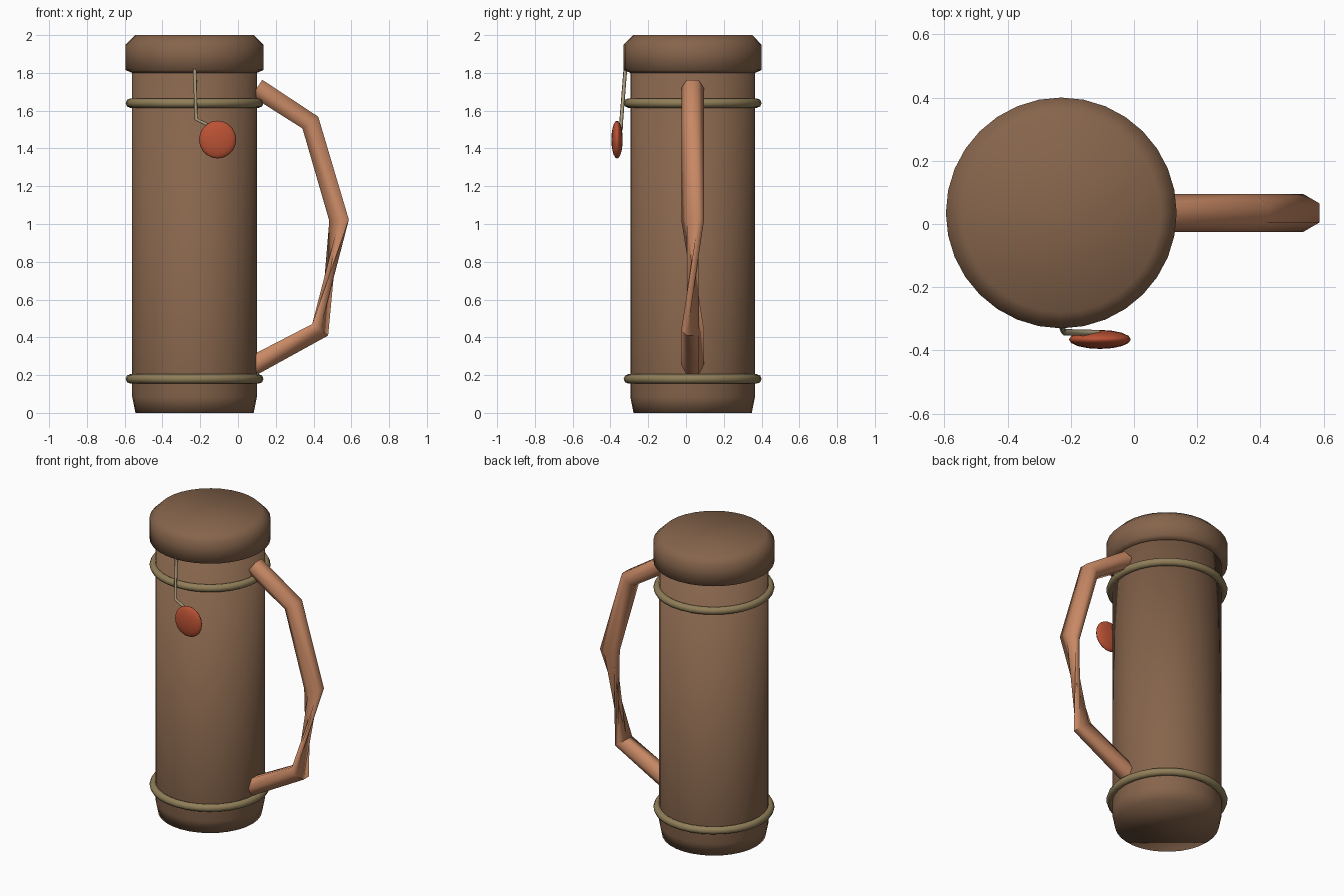
import bpy
import bmesh
import math
from mathutils import Vector

cube = bpy.data.objects.get("Cube")
if cube:
    bpy.data.objects.remove(cube, do_unlink=True)

AXIS = Vector((-0.23, 0.035, 0))  # centre line of the flask


def material(name, rgb):
    mat = bpy.data.materials.new(name)
    mat.use_nodes = True
    color = (*rgb, 1)
    mat.diffuse_color = color
    mat.node_tree.nodes["Principled BSDF"].inputs["Base Color"].default_value = color
    return mat


def finish(obj, name, mat, angle=180):
    obj.name = name
    obj.data.materials.append(mat)
    bpy.ops.object.select_all(action="DESELECT")
    obj.select_set(True)
    bpy.context.view_layer.objects.active = obj
    bpy.ops.object.shade_smooth_by_angle(angle=math.radians(angle))
    return obj


def skin(name, rings, mat, angle=180):
    """Bridge equal loops of points and cap both ends."""
    bm = bmesh.new()
    loops = [[bm.verts.new(p) for p in ring] for ring in rings]
    for a, b in zip(loops, loops[1:]):
        for i in range(len(a)):
            j = (i + 1) % len(a)
            bm.faces.new((a[i], a[j], b[j], b[i]))
    bm.faces.new(loops[0])
    bm.faces.new(loops[-1])
    bmesh.ops.recalc_face_normals(bm, faces=bm.faces)
    mesh = bpy.data.meshes.new(name)
    bm.to_mesh(mesh)
    bm.free()
    obj = bpy.data.objects.new(name, mesh)
    bpy.context.collection.objects.link(obj)
    return finish(obj, name, mat, angle)


def circle(center, radius, u, v, sides, start=0.0):
    turns = [start + math.tau * i / sides for i in range(sides)]
    return [center + radius * (math.cos(t) * u + math.sin(t) * v) for t in turns]


X, Y, Z = Vector((1, 0, 0)), Vector((0, 1, 0)), Vector((0, 0, 1))


def lathe(name, profile, mat):
    return skin(name, [circle(AXIS + z * Z, r, X, Y, 32) for r, z in profile], mat)


brown = material("brown_leather", (0.24, 0.13, 0.072))
tan = material("tan_leather", (0.58, 0.25, 0.13))
brass = material("dull_brass", (0.28, 0.21, 0.10))
twine = material("twine", (0.40, 0.33, 0.20))
red = material("red_wax", (0.50, 0.085, 0.035))

# Flask body and cap
lathe("flask_body", [(0.313, 0), (0.33, 0.085), (0.33, 1.83)], brown)
lathe("cap", [(0.33, 1.8), (0.365, 1.815), (0.365, 1.95), (0.315, 2)], brown)

# Bands around the body
for name, z in (("lower_band", 0.18), ("upper_band", 1.64)):
    bpy.ops.mesh.primitive_torus_add(
        location=AXIS + z * Z, major_segments=32, minor_segments=8,
        major_radius=0.34, minor_radius=0.025)
    finish(bpy.context.object, name, brass)

# Six-sided handle, twisted between its middle and lower bend
path = [Vector((x, AXIS.y, z)) for x, z in
        ((0.1, 1.72), (0.383, 1.537), (0.535, 1.02), (0.435, 0.44), (0.08, 0.25))]
rings = []
for i, point in enumerate(path):
    steps = [(b - a).normalized() for a, b in zip(path, path[1:])][max(i - 1, 0):i + 1]
    tangent = sum(steps, Vector()).normalized()
    outward = Y.cross(tangent) * -1
    if outward.x < 0:
        outward.negate()
    twist = math.radians(-120) if i > 2 else 0
    rings.append(circle(point, 0.06, outward, Y, 6, math.radians(30) + twist))
skin("handle", rings, tan, 65)

# Cord hanging from the cap
curve = bpy.data.curves.new("cord", "CURVE")
curve.dimensions = "3D"
curve.bevel_depth = 0.01
curve.bevel_resolution = 1
curve.use_fill_caps = True
spline = curve.splines.new("POLY")
spline.points.add(2)
for p, co in zip(spline.points, ((-0.23, -0.318, 1.86), (-0.222, -0.342, 1.555),
                                 (-0.11, -0.345, 1.5))):
    p.co = (*co, 1)
cord = bpy.data.objects.new("cord", curve)
cord.data.materials.append(twine)
bpy.context.collection.objects.link(cord)

# Flattened seal at the end of the cord
bpy.ops.mesh.primitive_uv_sphere_add(
    segments=16, ring_count=10, radius=1, location=(-0.108, -0.365, 1.447))
seal = bpy.context.object
seal.scale = (0.098, 0.03, 0.1)
finish(seal, "seal", red)
